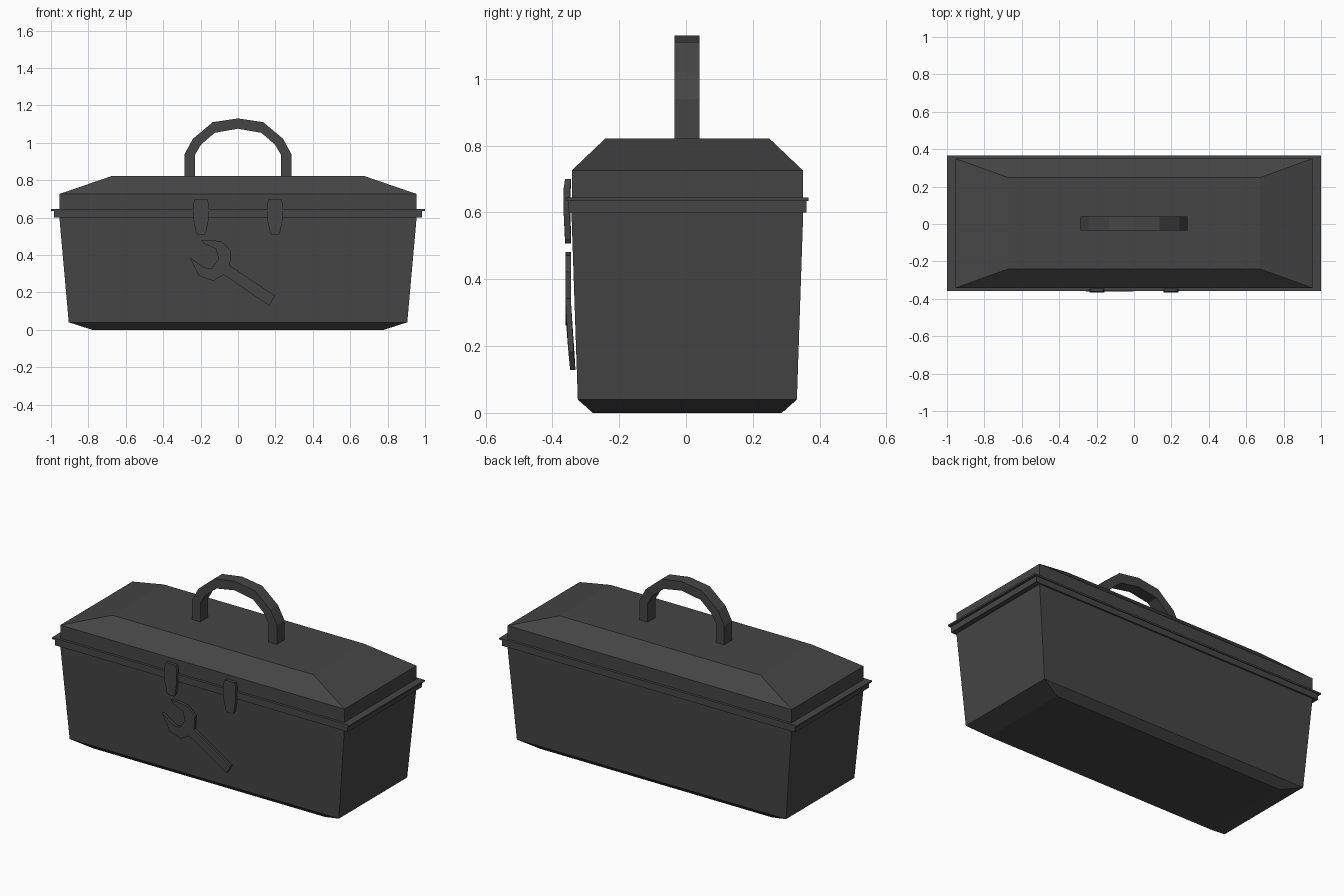
import bpy

if "Cube" in bpy.data.objects:
    bpy.data.objects.remove(bpy.data.objects["Cube"])

CY = 0.004  # box centre in y; the latches stick out at the front

dark = bpy.data.materials.new("dark_grey")
dark.diffuse_color = (0.06, 0.06, 0.06, 1)
dark.use_nodes = True
dark.node_tree.nodes["Principled BSDF"].inputs["Base Color"].default_value = dark.diffuse_color


def make(name, verts, faces):
    mesh = bpy.data.meshes.new(name)
    mesh.from_pydata(verts, [], faces)
    mesh.materials.append(dark)
    obj = bpy.data.objects.new(name, mesh)
    bpy.context.collection.objects.link(obj)
    return obj


def rect_loft(name, rings, cap_bottom=False, cap_top=False):
    """Stack of rectangles given as (half x, half y, z)."""
    verts, faces = [], []
    for hx, hy, z in rings:
        verts += [(-hx, CY - hy, z), (hx, CY - hy, z), (hx, CY + hy, z), (-hx, CY + hy, z)]
    for r in range(len(rings) - 1):
        for i in range(4):
            a, b = r * 4 + i, r * 4 + (i + 1) % 4
            faces.append((a, b, b + 4, a + 4))
    if cap_bottom:
        faces.append((3, 2, 1, 0))
    if cap_top:
        n = len(verts)
        faces.append((n - 4, n - 3, n - 2, n - 1))
    return make(name, verts, faces)


def plate(name, outline, front, thick):
    """Counter-clockwise (x, z) outline facing -y; front(z) gives the y of the front face."""
    n = len(outline)
    verts = [(x, front(z), z) for x, z in outline]
    verts += [(x, front(z) + thick, z) for x, z in outline]
    faces = [tuple(range(n)), tuple(reversed(range(n, 2 * n)))]
    for i in range(n):
        j = (i + 1) % n
        faces.append((j, i, i + n, j + n))
    return make(name, verts, faces)


# Tapered body with bevelled foot and rim
rect_loft("body", [(0.78, 0.283, 0), (0.905, 0.328, 0.04), (0.955, 0.347, 0.60),
                   (0.985, 0.357, 0.60), (0.985, 0.357, 0.635)], cap_bottom=True)

# Lid with thin lip and sloped top
rect_loft("lid", [(0.985, 0.357, 0.635), (1.0, 0.362, 0.635), (1.0, 0.362, 0.645),
                  (0.955, 0.346, 0.645), (0.955, 0.346, 0.726), (0.675, 0.245, 0.822)],
          cap_top=True)

# Arched carry handle: left half mirrored to the right
outer = [(-0.285, 0.82), (-0.285, 0.94), (-0.242, 1.02), (-0.135, 1.11), (0, 1.13)]
inner = [(-0.23, 0.82), (-0.23, 0.935), (-0.198, 0.99), (-0.125, 1.053), (0, 1.075)]
outer += [(-x, z) for x, z in reversed(outer[:-1])]
inner += [(-x, z) for x, z in reversed(inner[:-1])]
verts, faces = [], []
for (ox, oz), (ix, iz) in zip(outer, inner):
    verts += [(ox, -0.034, oz), (ox, 0.04, oz), (ix, 0.04, iz), (ix, -0.034, iz)]
for r in range(len(outer) - 1):
    for i in range(4):
        a, b = r * 4 + i, r * 4 + (i + 1) % 4
        faces.append((b, a, a + 4, b + 4))
n = len(verts)
faces += [(0, 1, 2, 3), (n - 1, n - 2, n - 3, n - 4)]
make("handle", verts, faces)

# Two latches, symmetric outlines
half = [(0.018, 0.507), (0.027, 0.52), (0.041, 0.59), (0.041, 0.675), (0.033, 0.70)]
for side, cx in (("left", -0.198), ("right", 0.198)):
    shape = [(cx + x, z) for x, z in half] + [(cx - x, z) for x, z in reversed(half)]
    plate("latch_" + side, shape,
          lambda z: -0.366 if 0.55 < z < 0.69 else -0.362, 0.018)

# Raised wrench emblem, its grip following the wall inward
wrench = [(-0.19, 0.481), (-0.257, 0.385), (-0.209, 0.289), (-0.134, 0.262), (-0.075, 0.294),
          (0.166, 0.128), (0.198, 0.182), (-0.043, 0.342), (-0.037, 0.422), (-0.086, 0.471),
          (-0.152, 0.481), (-0.198, 0.481), (-0.182, 0.460), (-0.118, 0.433), (-0.104, 0.38),
          (-0.139, 0.329), (-0.176, 0.332)]
# Reorder: outer edge counter-clockwise, then the jaw opening
wrench = wrench[1:12] + wrench[12:]
plate("wrench", wrench, lambda z: -0.361 + max(0, 0.27 - z) * 0.1, 0.016)

# Make all face normals point outward
import bmesh
for obj in bpy.context.collection.objects:
    bm = bmesh.new()
    bm.from_mesh(obj.data)
    bmesh.ops.recalc_face_normals(bm, faces=bm.faces)
    bm.to_mesh(obj.data)
    bm.free()
